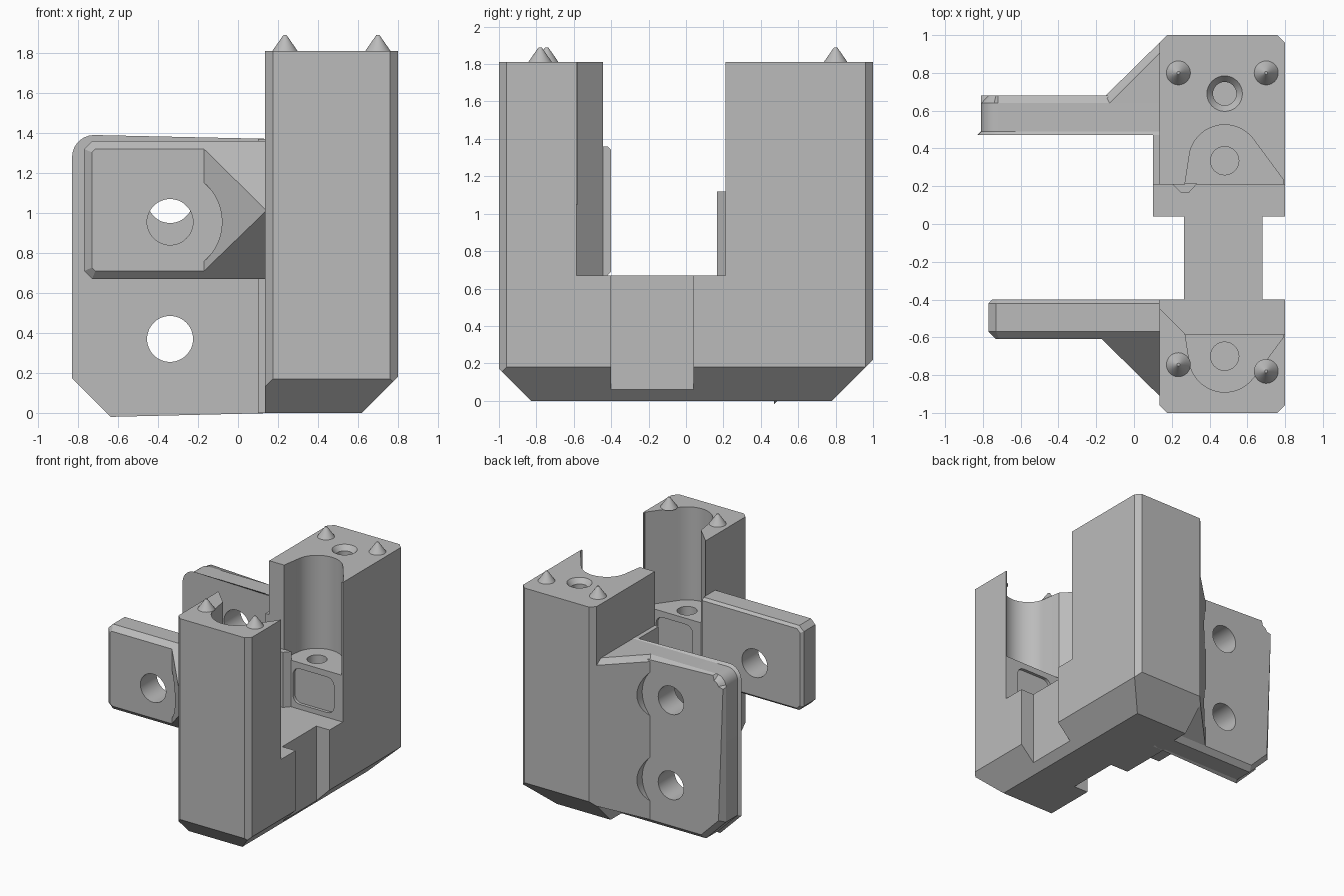
import bpy, bmesh
from math import sin, cos, radians
from mathutils import Vector, Matrix

cube = bpy.data.objects.get("Cube")
if cube:
    bpy.data.objects.remove(cube, do_unlink=True)

grey = bpy.data.materials.new("plain grey")
grey.use_nodes = True
COLOUR = (0.5, 0.5, 0.5, 1)
grey.diffuse_color = COLOUR
grey.node_tree.nodes["Principled BSDF"].inputs["Base Color"].default_value = COLOUR


def finish(name, bm):
    bmesh.ops.recalc_face_normals(bm, faces=bm.faces[:])
    mesh = bpy.data.meshes.new(name)
    bm.to_mesh(mesh)
    bm.free()
    mesh.materials.append(grey)
    ob = bpy.data.objects.new(name, mesh)
    bpy.context.collection.objects.link(ob)
    return ob


def prism(name, pts, axis, lo, hi, bevels=()):
    """Extrude a 2D outline along an axis; bevels = (cap position, width, end x to skip)."""
    def place(p, t):
        return {"x": (t, p[0], p[1]), "y": (p[0], t, p[1]), "z": (p[0], p[1], t)}[axis]
    bm = bmesh.new()
    a = [bm.verts.new(place(p, lo)) for p in pts]
    b = [bm.verts.new(place(p, hi)) for p in pts]
    bm.faces.new(a)
    bm.faces.new(b)
    for i in range(len(pts)):
        j = (i + 1) % len(pts)
        bm.faces.new((a[i], a[j], b[j], b[i]))
    for cap, width, skip in bevels:
        edges = [e for e in bm.edges
                 if all(abs(v.co.y - cap) < 1e-4 for v in e.verts)
                 and not all(v.co.x > skip for v in e.verts)]
        bmesh.ops.bevel(bm, geom=edges, offset=width, segments=1, affect='EDGES')
    return finish(name, bm)


def box(name, x, y, z):
    return prism(name, [(x[0], y[0]), (x[1], y[0]), (x[1], y[1]), (x[0], y[1])], "z", *z)


def hull(name, pts):
    bm = bmesh.new()
    for p in pts:
        bm.verts.new(p)
    bmesh.ops.convex_hull(bm, input=bm.verts[:])
    return finish(name, bm)


def circle(cx, cy, r, start=0, end=360, n=48):
    m = n if end - start == 360 else n - 1
    angles = [radians(start + (end - start) * i / m) for i in range(n)]
    return [(cx + r * cos(t), cy + r * sin(t)) for t in angles]


def cone(name, x, y, z, r1, r2, h):
    bm = bmesh.new()
    bmesh.ops.create_cone(bm, cap_ends=True, segments=32, radius1=r1, radius2=r2, depth=h,
                          matrix=Matrix.Translation(Vector((x, y, z + h / 2))))
    return finish(name, bm)


def cut(ob, *tools):
    for tool in tools:
        tool.hide_render = True
        mod = ob.modifiers.new("cut", 'BOOLEAN')
        mod.operation = 'DIFFERENCE'
        mod.solver = 'EXACT'
        mod.object = tool
        bpy.context.view_layer.objects.active = ob
        bpy.ops.object.modifier_apply(modifier=mod.name)
        bpy.data.objects.remove(tool, do_unlink=True)


def rounded(x0, x1, z0, z1, r):
    pts = []
    for cx, cz, a in ((x1 - r, z1 - r, 0), (x0 + r, z1 - r, 90),
                      (x0 + r, z0 + r, 180), (x1 - r, z0 + r, 270)):
        pts += circle(cx, cz, r, a, a + 90, 6)
    return pts


# Main U-shaped body with chamfered corners
TOP, FLOOR, SHELF = 1.81, 0.67, 1.05
L, R, C = 0.135, 0.8, 0.04
body = prism("body", [(L, -1 + C), (L + C, -1), (R - C, -1), (R, -1 + C),
                      (R, 1 - C), (R - C, 1), (L + C, 1), (L, 1 - C)], "z", 0, TOP)

# Channel between the towers, and side recesses at the bridge
cut(body,
    prism("channel", [(0, -0.31), (0.275, -0.585), (1, -0.585), (1, 0.21), (0, 0.21)],
          "z", FLOOR, 2),
    box("left_recess", (0, 0.265), (-0.4, 0.04), (-1, 1)),
    box("right_recess", (0.68, 1), (-0.4, 0.04), (-1, 1)))

# Rounded pockets, shelf holes and shallow panels, one set per tower
for cy, s, face, x1 in ((0.335, 1, 0.21, 0.72), (-0.70, -1, -0.585, 0.68)):
    arc = [(x, cy + s * (y - cy)) for x, y in circle(0.48, cy, 0.19, 37, 165, 28)]
    outline = arc + [(0.27, cy - s * 0.12), (0.27, cy - s * 0.2),
                     (0.79, cy - s * 0.2), (0.79, cy - s * 0.1)]
    panel = sorted((face - s * 0.02, face + s * 0.025))
    cut(body,
        prism("pocket", outline, "z", SHELF, 2),
        cone("shelf_hole", 0.48, cy, 0.75, 0.075, 0.075, 0.5),
        prism("panel_recess", rounded(0.35, x1, 0.71, 1.0, 0.06), "y", *panel))

# Countersunk screw hole in the back tower
cut(body, cone("screw_hole", 0.48, 0.69, 1.2, 0.062, 0.062, 0.8),
    cone("countersink", 0.48, 0.69, TOP - 0.04, 0.062, 0.098, 0.045))

# Sloped underside
cut(body,
    prism("front_slope", [(-1.1, 0.27), (-0.73, -0.1), (-1.1, -0.1)], "x", -1, 1),
    prism("back_slope", [(1.1, 0.32), (0.68, -0.1), (1.1, -0.1)], "x", -1, 1),
    prism("side_slope", [(0.9, 0.28), (0.52, -0.1), (0.9, -0.1)], "y", -2, 2))

# Pads on the left flank and the small locating ridge
flank_low = box("flank_lower_pad", (0.1, 0.2), (0.04, 0.5), (0, FLOOR))
flank_high = box("flank_upper_pad", (0.1, 0.15), (0.21, 0.5), (FLOOR - 0.02, 1.37))
ridge = prism("locating_ridge", [(0.2, 0.215), (0.25, 0.165), (0.29, 0.165), (0.335, 0.215)],
              "z", FLOOR - 0.01, 1.12)

# Back mounting plate and its gusset
HX, HR, BORE = -0.34, 0.115, 0.26
back_plate = prism("back_plate",
                   [(0.2, 0), (-0.63, 0), (-0.81, 0.18)]
                   + circle(-0.72, 1.28, 0.09, 180, 90, 8) + [(0.2, 1.37)],
                   "y", 0.47, 0.68, [(0.68, 0.04, 0.15), (0.47, 0.02, 0.15)])
back_gusset = hull("back_gusset",
                   [(-0.15, 0.68, 0.04), (-0.15, 0.68, 1.33), (-0.13, 0.64, 1.37),
                    (0.135, 0.96, 0.18), (0.135, 0.96, 1.33), (0.135, 0.905, 1.37),
                    (0.2, 0.96, 0.18), (0.2, 0.9, 1.37), (-0.15, 0.6, 0.04),
                    (-0.15, 0.6, 1.37), (0.2, 0.6, 0), (0.2, 0.6, 1.37)])
for z in (0.37, 1.065):
    cut(back_plate, prism("bolt_hole", circle(HX, z, HR), "y", 0, 1))
    cut(back_gusset, prism("bolt_clearance", circle(HX, z, BORE), "y", 0.55, 1.2))

# Front mounting plate and its tapered gusset
front_plate = prism("front_plate",
                    [(0.135, 0.67), (-0.73, 0.67), (-0.77, 0.71), (-0.77, 1.32),
                     (-0.73, 1.36), (0.135, 1.36)],
                    "y", -0.61, -0.4, [(-0.61, 0.04, 0.13), (-0.4, 0.02, 0.13)])
front_gusset = hull("front_gusset",
                    [(-0.17, -0.61, 0.71), (-0.17, -0.61, 1.32),
                     (0.135, -0.91, 1.005), (0.135, -0.91, 1.02),
                     (-0.17, -0.57, 0.67), (-0.17, -0.57, 1.36),
                     (0.15, -0.57, 0.67), (0.15, -0.57, 1.36)])
cut(front_plate, prism("bolt_hole", circle(HX, 0.955, HR), "y", -1, 0))
cut(front_gusset, prism("bolt_clearance", circle(HX, 0.955, BORE), "y", -1.2, -0.5))

# Pointed pins on the tower tops
pins = [cone(f"pin_{side}", x, y, TOP - 0.002, 0.065, 0.008, 0.082)
        for side, x, y in (("front_a", 0.235, -0.745), ("front_b", 0.7, -0.78),
                           ("back_a", 0.235, 0.8), ("back_b", 0.7, 0.8))]

# Smooth the round walls, keep the edges sharp
bpy.ops.object.select_all(action='DESELECT')
for ob in [body, back_plate, back_gusset, front_plate, front_gusset] + pins:
    ob.select_set(True)
bpy.context.view_layer.objects.active = body
bpy.ops.object.shade_smooth_by_angle(angle=radians(25))
